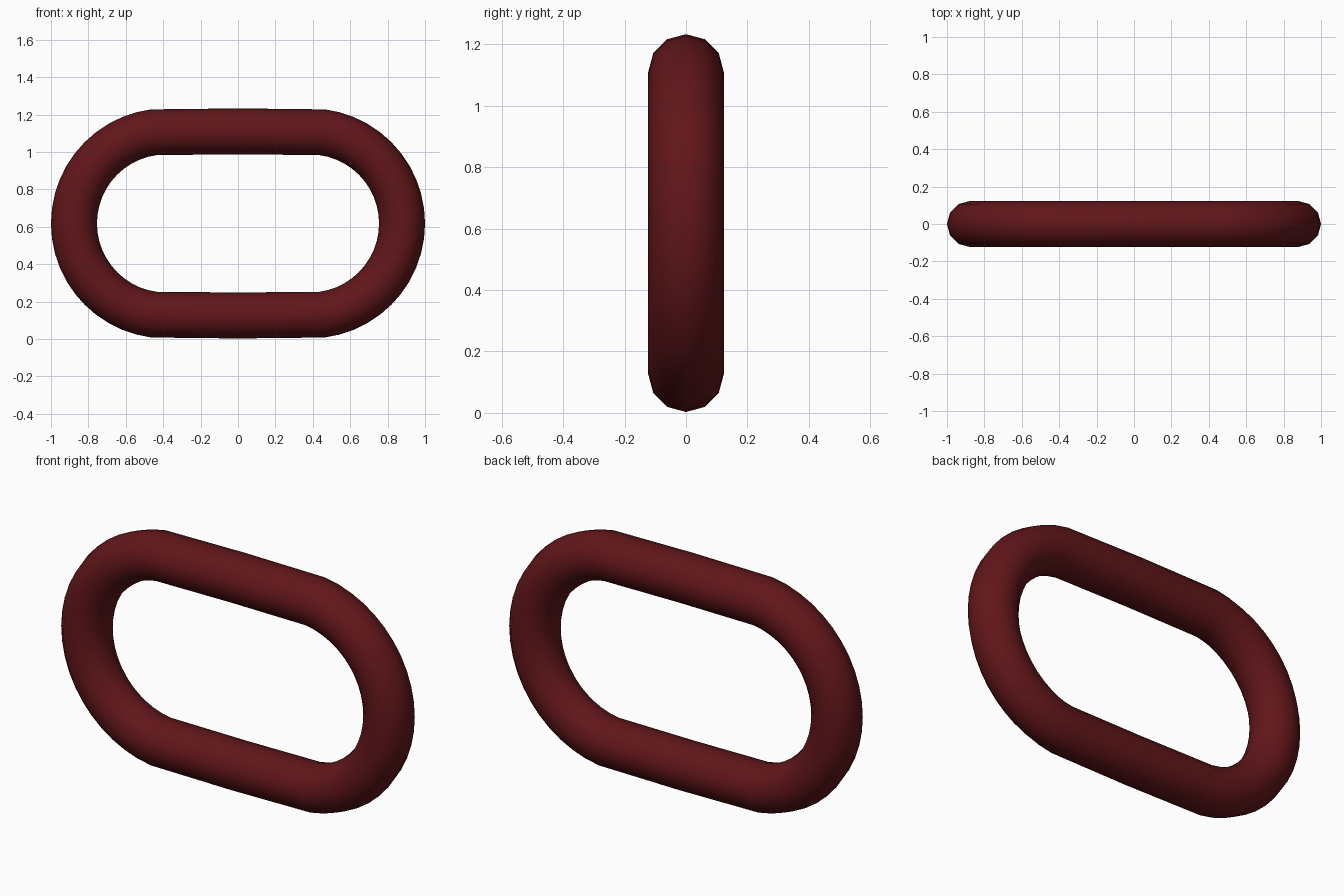
import bpy, math

if "Cube" in bpy.data.objects:
    bpy.data.objects.remove(bpy.data.objects["Cube"])

MINOR = 0.123          # tube radius
MAJOR = 4 * MINOR      # bend radius of the rounded ends
STRETCH = 1 - MAJOR - MINOR
CENTRE_Z = 0.618

# chain link: a ring standing upright, with its two halves pulled apart along x
bpy.ops.mesh.primitive_torus_add(major_segments=48, minor_segments=12,
                                 major_radius=MAJOR, minor_radius=MINOR,
                                 location=(0, 0, CENTRE_Z),
                                 rotation=(math.pi / 2, 0, 0))
link = bpy.context.object
link.name = "chain_link"
bpy.ops.object.transform_apply(location=True, rotation=True, scale=True)

# the middle loops at x = 0 stay put and become the straight bars
for v in link.data.vertices:
    if abs(v.co.x) > 1e-3:
        v.co.x += math.copysign(STRETCH, v.co.x)
link.data.update()
bpy.ops.object.shade_smooth()

# dark red paint
paint = bpy.data.materials.new("dark_red")
paint.diffuse_color = (0.12, 0.008, 0.01, 1)
paint.use_nodes = True
paint.node_tree.nodes["Principled BSDF"].inputs["Base Color"].default_value = paint.diffuse_color
link.data.materials.append(paint)
